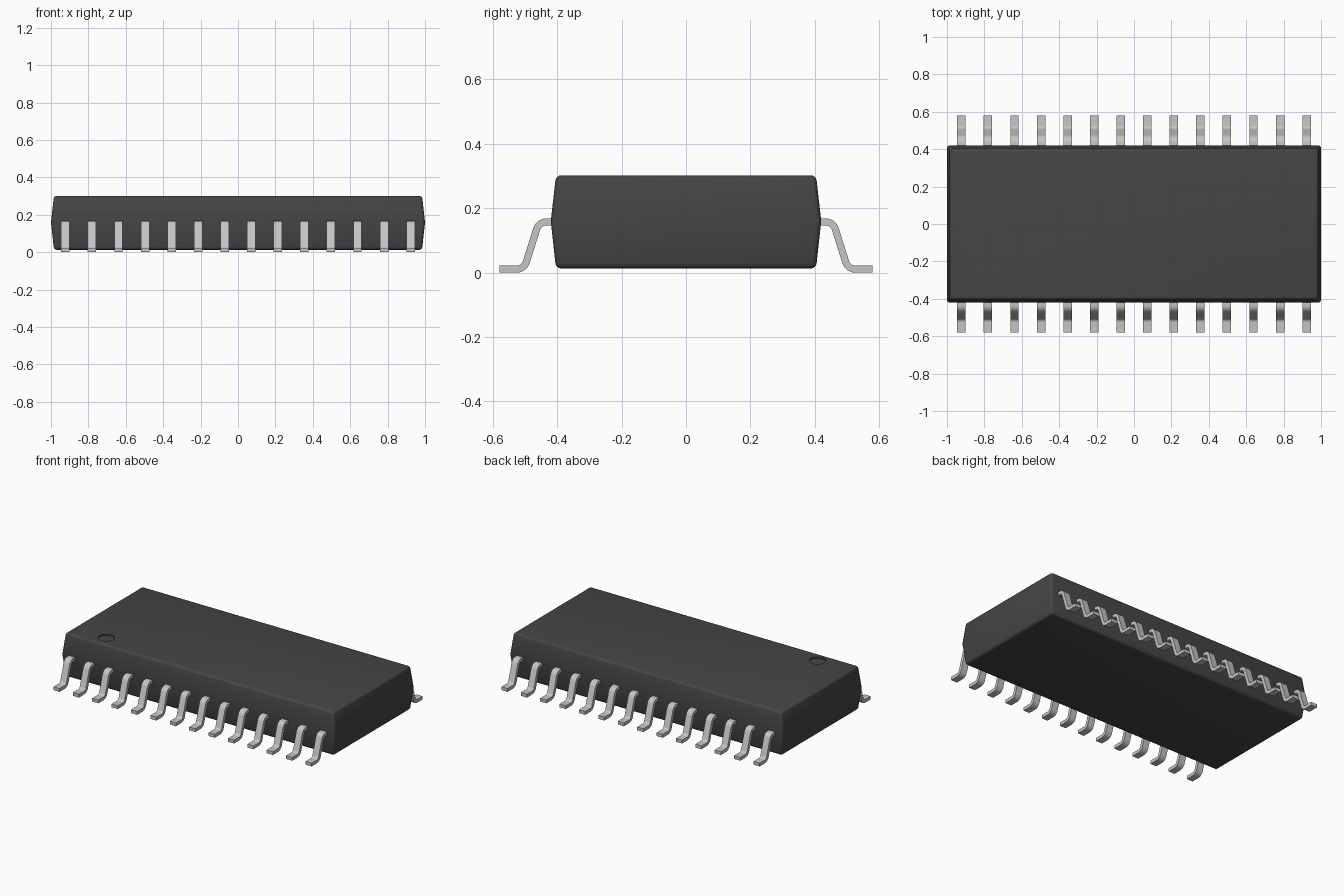
import bpy, bmesh, math
from mathutils import Vector

cube = bpy.data.objects.get("Cube")
if cube:
    bpy.data.objects.remove(cube, do_unlink=True)


def make_material(name, value, rough, metal=0.0):
    mat = bpy.data.materials.new(name)
    mat.use_nodes = True
    col = (value, value, value, 1)
    mat.diffuse_color = col
    bsdf = mat.node_tree.nodes["Principled BSDF"]
    bsdf.inputs["Base Color"].default_value = col
    bsdf.inputs["Roughness"].default_value = rough
    bsdf.inputs["Metallic"].default_value = metal
    return mat


def make_object(name, bm, mat):
    bmesh.ops.recalc_face_normals(bm, faces=bm.faces)
    mesh = bpy.data.meshes.new(name)
    bm.to_mesh(mesh)
    bm.free()
    mesh.materials.append(mat)
    obj = bpy.data.objects.new(name, mesh)
    bpy.context.collection.objects.link(obj)
    return obj


def activate(obj):
    bpy.ops.object.select_all(action='DESELECT')
    obj.select_set(True)
    bpy.context.view_layer.objects.active = obj


plastic = make_material("dark plastic", 0.06, 0.6)
metal = make_material("light grey metal", 0.56, 0.5)

# Package body: three rectangles, widest at the parting line
bm = bmesh.new()
rings = []
for hx, hy, z in ((0.984, 0.404, 0.013), (1.0, 0.42, 0.16), (0.984, 0.404, 0.302)):
    rings.append([bm.verts.new((sx * hx, sy * hy, z))
                  for sx, sy in ((-1, -1), (1, -1), (1, 1), (-1, 1))])
bm.faces.new(rings[0])
bm.faces.new(rings[-1])
for low, high in zip(rings, rings[1:]):
    for i in range(4):
        j = (i + 1) % 4
        bm.faces.new((low[i], low[j], high[j], high[i]))
body = make_object("package_body", bm, plastic)

# Rounded edges, leaving the shallow parting line alone
bevel = body.modifiers.new("rounded_edges", 'BEVEL')
bevel.width = 0.016
bevel.segments = 4
bevel.limit_method = 'ANGLE'
bevel.angle_limit = math.radians(40)

# Shallow round dimple marking the first lead
bpy.ops.mesh.primitive_cylinder_add(vertices=32, radius=0.05, depth=0.04,
                                    location=(-0.74, -0.32, 0.302 - 0.008 + 0.02))
cutter = bpy.context.object
cutter.name = "dimple_cutter"
cutter.hide_render = True
cutter.data.materials.append(plastic)
cut = body.modifiers.new("dimple", 'BOOLEAN')
cut.operation = 'DIFFERENCE'
cut.solver = 'EXACT'
cut.object = cutter
activate(body)
bpy.ops.object.modifier_apply(modifier="rounded_edges")
bpy.ops.object.modifier_apply(modifier="dimple")
bpy.data.objects.remove(cutter, do_unlink=True)
bpy.ops.object.shade_smooth_by_angle(angle=math.radians(30))


def rounded_path(points, radius, steps=6):
    """Polyline with each inner corner replaced by a circular arc."""
    pts = [Vector(p) for p in points]
    out = [pts[0]]
    for a, b, c in zip(pts, pts[1:], pts[2:]):
        u, v = (a - b).normalized(), (c - b).normalized()
        half = u.angle(v) / 2
        centre = b + (u + v).normalized() * (radius / math.sin(half))
        start = b + u * (radius / math.tan(half)) - centre
        end = b + v * (radius / math.tan(half)) - centre
        for k in range(steps + 1):
            t = k / steps
            out.append(centre + (start * (1 - t) + end * t).normalized() * radius)
    out.append(pts[-1])
    return out


# Gull-wing lead: a strip of even thickness swept along a bent side profile
LEAD_W, LEAD_T = 0.045, 0.022
path = rounded_path([(0.39, 0.157), (0.457, 0.157), (0.503, 0.011), (0.58, 0.011)], 0.03)


def build_lead_mesh():
    bm = bmesh.new()
    sections = []
    for i, p in enumerate(path):
        d = (path[min(i + 1, len(path) - 1)] - path[max(i - 1, 0)]).normalized()
        n = Vector((-d.y, d.x)) * LEAD_T / 2
        sections.append([bm.verts.new((x, q.x, q.y))
                         for x, q in ((-LEAD_W / 2, p - n), (LEAD_W / 2, p - n),
                                      (LEAD_W / 2, p + n), (-LEAD_W / 2, p + n))])
    bm.faces.new(sections[0])
    bm.faces.new(sections[-1])
    for a, b in zip(sections, sections[1:]):
        for i in range(4):
            j = (i + 1) % 4
            bm.faces.new((a[i], a[j], b[j], b[i]))
    return bm


lead = make_object("back_lead_1", build_lead_mesh(), metal)
activate(lead)
bpy.ops.object.shade_smooth_by_angle(angle=math.radians(30))

# Fourteen leads along each long side, sharing one mesh
COUNT, SPAN = 14, 0.923
for side, turn in (("back", 0), ("front", math.pi)):
    for i in range(COUNT):
        obj = lead
        if not (side == "back" and i == 0):
            obj = bpy.data.objects.new(f"{side}_lead_{i + 1}", lead.data)
            bpy.context.collection.objects.link(obj)
            for mod in lead.modifiers:
                copy = obj.modifiers.new(mod.name, mod.type)
                if mod.type == 'NODES':
                    copy.node_group = mod.node_group
        obj.location.x = -SPAN + 2 * SPAN * i / (COUNT - 1)
        obj.rotation_euler.z = turn
